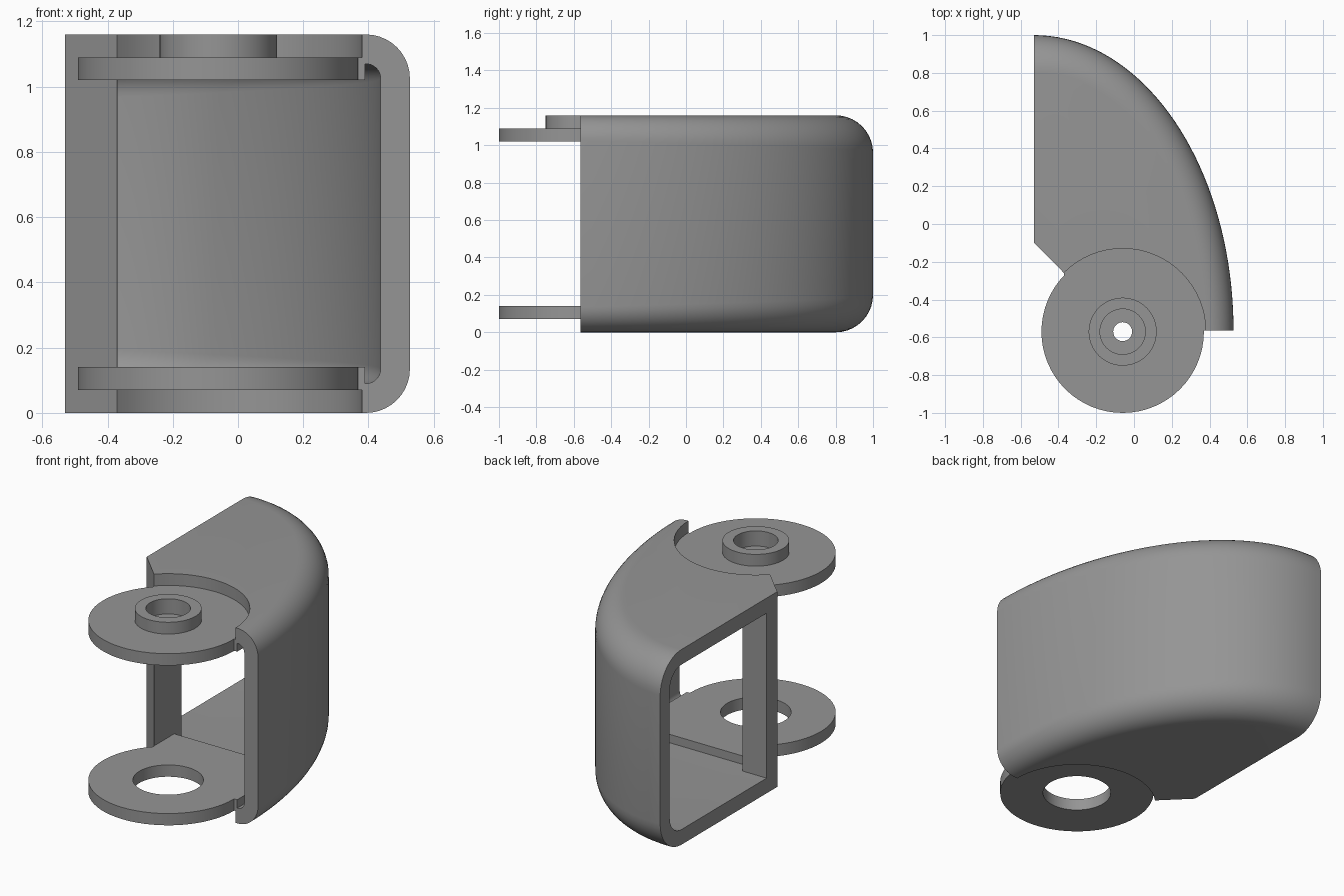
import bpy, bmesh, math

if "Cube" in bpy.data.objects:
    bpy.data.objects.remove(bpy.data.objects["Cube"])

FRONT, LEFT, HEIGHT, WALL = -0.565, -0.53, 1.16, 0.09
PIVOT = (-0.06, -0.57)

grey = bpy.data.materials.new("grey plastic")
grey.diffuse_color = (0.3, 0.3, 0.3, 1)
grey.use_nodes = True
grey.node_tree.nodes["Principled BSDF"].inputs["Base Color"].default_value = grey.diffuse_color


def finish(bm, name):
    bmesh.ops.recalc_face_normals(bm, faces=bm.faces)
    mesh = bpy.data.meshes.new(name)
    bm.to_mesh(mesh)
    bm.free()
    ob = bpy.data.objects.new(name, mesh)
    mesh.materials.append(grey)
    bpy.context.collection.objects.link(ob)
    return ob


def quarter_body(name, wall, corners, extend, steps=40, arc=10):
    """Quarter-ellipse block whose curved side has a growing fillet top and bottom."""
    bm = bmesh.new()
    stations = []
    for i in range(steps + 1):
        t = i / steps * math.pi / 2
        x, y = LEFT + 1.057 * math.cos(t), FRONT + 1.565 * math.sin(t)
        nx, ny = math.cos(t) / 1.057, math.sin(t) / 1.565
        n = math.hypot(nx, ny)
        stations.append((x, y, nx / n, ny / n, 0.135 + 0.065 * i / steps - wall))
    if extend:  # run past both open ends
        x, y, nx, ny, r = stations[0]
        stations.insert(0, (x, y - extend, nx, ny, r))
        x, y, nx, ny, r = stations[-1]
        stations.append((x - extend, y, nx, ny, r))
    cols = []
    for x, y, nx, ny, r in stations:
        half = [(wall + r * (1 - math.sin(a)), wall + r * (1 - math.cos(a)))
                for a in (k / arc * math.pi / 2 for k in range(arc + 1))]
        prof = half + [(d, HEIGHT - z) for d, z in reversed(half)]
        cols.append([bm.verts.new((x - nx * d, y - ny * d, z)) for d, z in prof])
    for x, y in corners:
        cols.append([bm.verts.new((x, y, z)) for z in (wall, HEIGHT - wall)])
    for a, b in zip(cols, cols[1:] + cols[:1]):
        if len(a) == len(b) and len(a) > 2:
            for k in range(len(a) - 1):
                bm.faces.new((a[k], b[k], b[k + 1], a[k + 1]))
        else:
            bm.faces.new(a + b[::-1])
    bm.faces.new([c[0] for c in cols])
    bm.faces.new([c[-1] for c in cols])
    return finish(bm, name)


def cylinder(name, r, z0, z1, seg=64):
    bm = bmesh.new()
    bmesh.ops.create_cone(bm, cap_ends=True, segments=seg, radius1=r, radius2=r, depth=z1 - z0)
    bmesh.ops.translate(bm, verts=bm.verts, vec=(*PIVOT, (z0 + z1) / 2))
    return finish(bm, name)


def box(name, x0, x1, y0, y1, z0, z1):
    bm = bmesh.new()
    bmesh.ops.create_cube(bm, size=1)
    for v in bm.verts:
        v.co = ((x0 + x1) / 2 + v.co.x * (x1 - x0), (y0 + y1) / 2 + v.co.y * (y1 - y0),
                (z0 + z1) / 2 + v.co.z * (z1 - z0))
    return finish(bm, name)


def combine(ob, other, op):
    mod = ob.modifiers.new(op, 'BOOLEAN')
    mod.operation, mod.object, mod.solver = op, other, 'EXACT'
    bpy.context.view_layer.objects.active = ob
    bpy.ops.object.modifier_apply(modifier=mod.name)
    bpy.data.objects.remove(other)


def smooth(ob):
    bpy.ops.object.select_all(action='DESELECT')
    ob.select_set(True)
    bpy.context.view_layer.objects.active = ob
    bpy.ops.object.shade_smooth_by_angle(angle=math.radians(30))


# Hollow shell, open at the front and left, with a corner post
shell = quarter_body("shell", 0, [(LEFT, -0.10), (-0.37, -0.26), (PIVOT[0], FRONT)], 0)
cavity = quarter_body("cavity_cutter", WALL, [(LEFT - 0.1, 0.0), (-0.37, 0.0), (-0.37, FRONT - 0.1)], 0.1)
combine(shell, cavity, 'DIFFERENCE')
combine(shell, cylinder("pivot_cutter", 0.44, -0.1, HEIGHT + 0.1), 'DIFFERENCE')
smooth(shell)

# Hinge discs, each with a tongue running into the shell
for name, z0, z1 in (("lower_hinge", 0.07, 0.14), ("upper_hinge", 1.02, 1.09)):
    hinge = cylinder(name, 0.43, z0, z1)
    combine(hinge, box("tongue", -0.37, 0.39, FRONT, -0.07, z0, z1), 'UNION')
    if name == "lower_hinge":
        combine(hinge, cylinder("socket_cutter", 0.19, 0, 0.3), 'DIFFERENCE')
    else:
        # Raised boss with a counterbored hole
        combine(hinge, cylinder("boss", 0.18, 1.05, HEIGHT), 'UNION')
        combine(hinge, cylinder("recess_cutter", 0.12, 1.07, 1.3), 'DIFFERENCE')
        combine(hinge, cylinder("hole_cutter", 0.05, 0.9, 1.3), 'DIFFERENCE')
    smooth(hinge)
